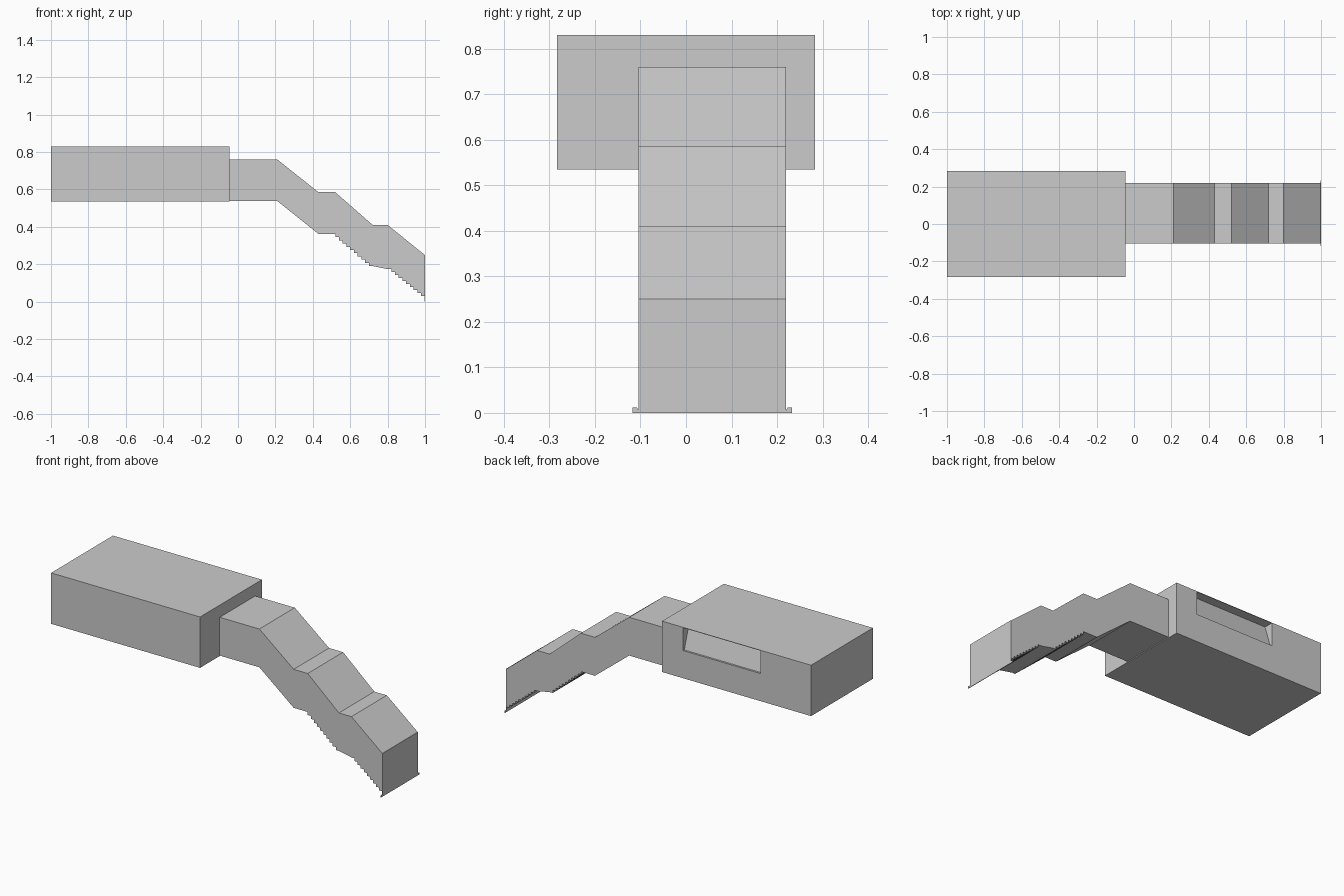
import bpy, bmesh

if "Cube" in bpy.data.objects:
    bpy.data.objects.remove(bpy.data.objects["Cube"])


def extrude_profile(name, pts, axis, a, b):
    """Closed prism: profile is (x,z) swept along y, or (y,z) swept along x."""
    bm = bmesh.new()

    def place(p, t):
        return (p[0], t, p[1]) if axis == 'y' else (t, p[0], p[1])
    rings = [[bm.verts.new(place(p, t)) for p in pts] for t in (a, b)]
    n = len(pts)
    bm.faces.new(rings[0])
    bm.faces.new(rings[1])
    for i in range(n):
        j = (i + 1) % n
        bm.faces.new((rings[0][i], rings[0][j], rings[1][j], rings[1][i]))
    bmesh.ops.recalc_face_normals(bm, faces=bm.faces)
    me = bpy.data.meshes.new(name)
    bm.to_mesh(me)
    bm.free()
    ob = bpy.data.objects.new(name, me)
    bpy.context.collection.objects.link(ob)
    return ob


def stair(p, q, n):
    """Underside of a flight: drop, then tread, n times."""
    dx, dz = (q[0] - p[0]) / n, (q[1] - p[1]) / n
    out = []
    for i in range(n):
        x, z = p[0] + i * dx, p[1] + (i + 1) * dz
        out += [(x, z), (x + dx, z)]
    return out


# Main hall, with a window recess in the back wall
R0, R1 = -1.0, -0.045
hall = extrude_profile("hall", [(-0.283, 0.535), (0.283, 0.535),
                                (0.283, 0.83), (-0.283, 0.83)], 'x', R0, R1)
cutter = extrude_profile("window_cutter", [(0.35, 0.695), (0.272, 0.695),
                                           (0.23, 0.827), (0.35, 0.827)],
                         'x', -0.675, -0.18)
cutter.hide_render = True
cutter.hide_viewport = True
cutter.display_type = 'WIRE'
mod = hall.modifiers.new("window", 'BOOLEAN')
mod.operation = 'DIFFERENCE'
mod.solver = 'EXACT'
mod.object = cutter

# Descending stair tunnel: flat roof line above, stepped flights below
Y0, Y1 = -0.104, 0.22
roof = [(-0.042, 0.76), (0.21, 0.76), (0.43, 0.585), (0.52, 0.585),
        (0.72, 0.41), (0.80, 0.41), (0.998, 0.25)]
floor = [(-0.042, 0.538), (0.21, 0.538), (0.43, 0.362), (0.52, 0.362)]
floor += stair((0.52, 0.362), (0.72, 0.19), 10)
floor += stair((0.80, 0.19), (0.998, 0.03), 10)
tunnel = extrude_profile("stair_tunnel", roof + floor[::-1], 'y', Y0, Y1)

# Narrow joint between hall and tunnel
extrude_profile("tunnel_joint", [(Y0 + 0.001, 0.54), (Y1 - 0.001, 0.54),
                                 (Y1 - 0.001, 0.759), (Y0 + 0.001, 0.759)],
                'x', -0.05, -0.04)

# Thin end wall with a small flared foot
half = [(0.175, 0.0), (0.175, 0.012), (0.166, 0.012), (0.162, 0.006),
        (0.162, 0.25)]
mid = (Y0 + Y1) / 2
end = [(mid + y, z) for y, z in half] + [(mid - y, z) for y, z in half[::-1]]
extrude_profile("end_wall", end, 'x', 0.997, 1.0)
